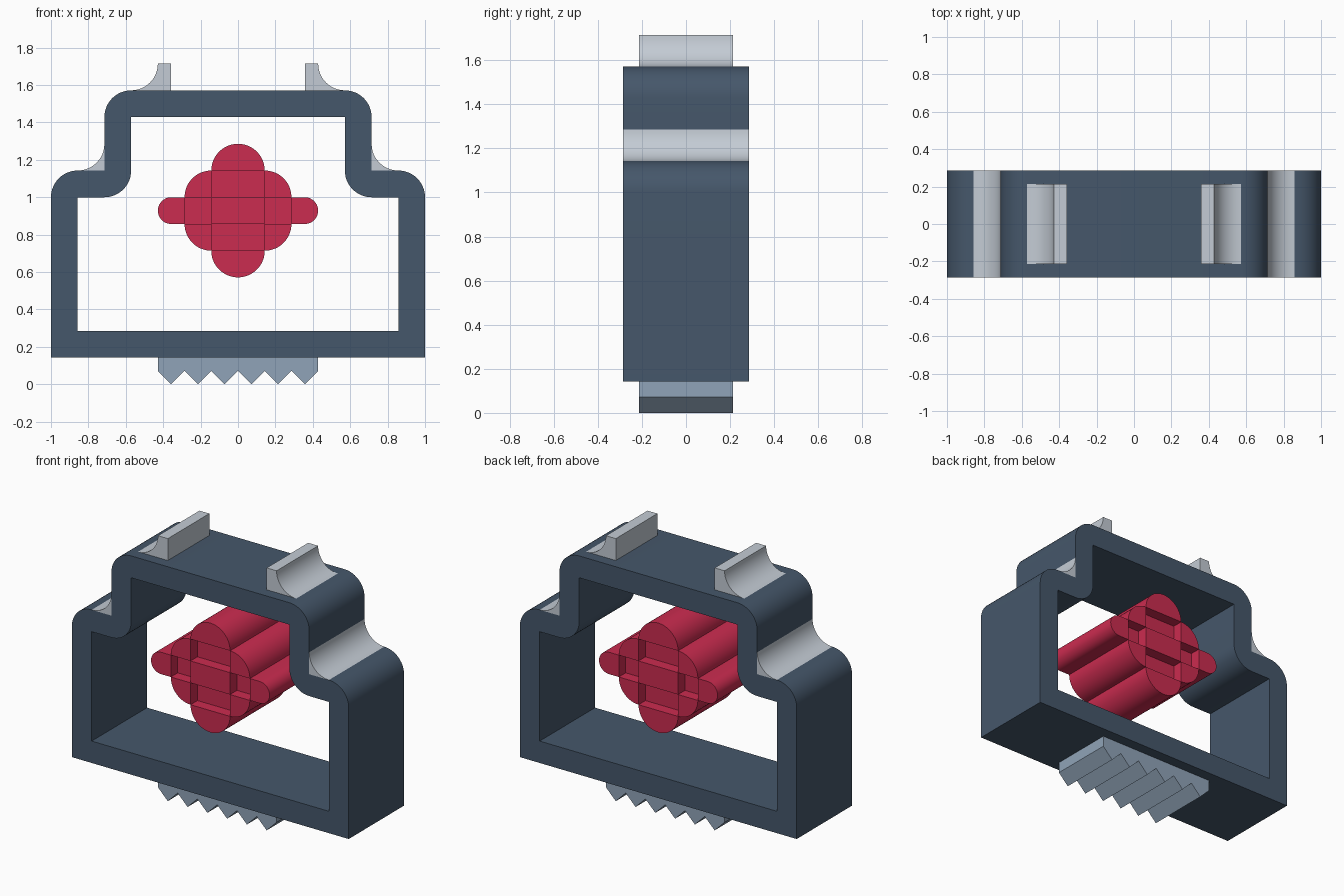
import bpy, bmesh
from math import radians, cos, sin

if "Cube" in bpy.data.objects:
    bpy.data.objects.remove(bpy.data.objects["Cube"])

U = 1 / 7  # design unit: the whole model sits on a 14 x 12 unit grid


def material(name, rgb):
    m = bpy.data.materials.new(name)
    m.diffuse_color = (*rgb, 1)
    m.use_nodes = True
    m.node_tree.nodes["Principled BSDF"].inputs["Base Color"].default_value = m.diffuse_color
    return m


SLATE = material("slate", (0.06, 0.095, 0.145))
RED = material("red", (0.60, 0.025, 0.08))
STEEL = material("steel", (0.28, 0.37, 0.48))
SILVER = material("silver", (0.55, 0.60, 0.66))


def arc(cx, cz, r, a0, a1, n=12):
    return [(cx + r * cos(radians(a0 + (a1 - a0) * i / n)),
             cz + r * sin(radians(a0 + (a1 - a0) * i / n))) for i in range(n + 1)]


def flip(pts):
    return [(-x, z) for x, z in reversed(pts)]


def prism(name, loops, half, mat):
    """Extrude closed x-z outlines (later ones are holes) from y=-half to y=+half."""
    bm = bmesh.new()
    edges = []
    for loop in loops:
        vs = [bm.verts.new((x * U, -half * U, z * U)) for x, z in loop]
        edges += [bm.edges.new((vs[i - 1], vs[i])) for i in range(len(vs))]
    bmesh.ops.triangle_fill(bm, edges=edges, use_beauty=True, normal=(0, -1, 0))
    ext = bmesh.ops.extrude_face_region(bm, geom=bm.faces[:], use_keep_orig=True)
    bmesh.ops.translate(bm, vec=(0, 2 * half * U, 0),
                        verts=[g for g in ext["geom"] if isinstance(g, bmesh.types.BMVert)])
    bmesh.ops.recalc_face_normals(bm, faces=bm.faces[:])
    me = bpy.data.meshes.new(name)
    bm.to_mesh(me)
    bm.free()
    me.materials.append(mat)
    ob = bpy.data.objects.new(name, me)
    bpy.context.collection.objects.link(ob)
    bpy.ops.object.select_all(action='DESELECT')
    ob.select_set(True)
    bpy.context.view_layer.objects.active = ob
    bpy.ops.object.shade_smooth_by_angle(angle=radians(30))
    return ob


def pair(name, pts, half, mat):
    prism(name + "_right", [pts], half, mat)
    prism(name + "_left", [flip(pts)], half, mat)


def rect(x0, x1, z0, z1):
    return [(x0, z0), (x1, z0), (x1, z1), (x0, z1)]


# Hollow stepped frame
outer = [(7, 1)] + arc(6, 7, 1, 0, 90) + [(5, 8)] + arc(4, 10, 1, 0, 90)
inner = [(6, 2), (6, 7)] + arc(5, 8, 1, 270, 180) + [(4, 10)]
prism("frame", [outer + flip(outer), inner + flip(inner)], 2, SLATE)

# Concave shoulder fillets and top lugs
pair("shoulder_fillet", [(5, 8)] + arc(6, 9, 1, 270, 180), 2, SILVER)
pair("top_lug", [(2.5, 11), (2.5, 12)] + arc(4, 12, 1, 180, 270), 1.5, SILVER)

# Toothed foot
teeth = [(-3 + i * 0.5, 0.5 if i % 2 == 0 else 0) for i in range(13)]
prism("toothed_foot", [teeth + [(3, 1), (-3, 1)]], 1.5, STEEL)

# Red core: rounded end caps, rounded corners and centre block stand proud
prism("core_cap_top", [arc(0, 8, 1, 0, 180, 24)], 2, RED)
prism("core_cap_bottom", [arc(0, 5, 1, 180, 360, 24)], 2, RED)
pair("core_side_tip", [(2, 6)] + arc(2.5, 6.5, 0.5, -90, 90, 20) + [(2, 7)], 2, RED)
pair("core_corner_upper", [(1, 7)] + arc(1, 7, 1, 0, 90), 2, RED)
pair("core_corner_lower", [(1, 6)] + arc(1, 6, 1, -90, 0), 2, RED)
prism("core_centre", [rect(-1, 1, 6, 7)], 2, RED)

# Recessed links between the proud blocks
pair("core_link_side", rect(1, 2, 6, 7), 1.5, RED)
prism("core_link_upper", [rect(-1, 1, 7, 8)], 1.5, RED)
prism("core_link_lower", [rect(-1, 1, 5, 6)], 1.5, RED)
